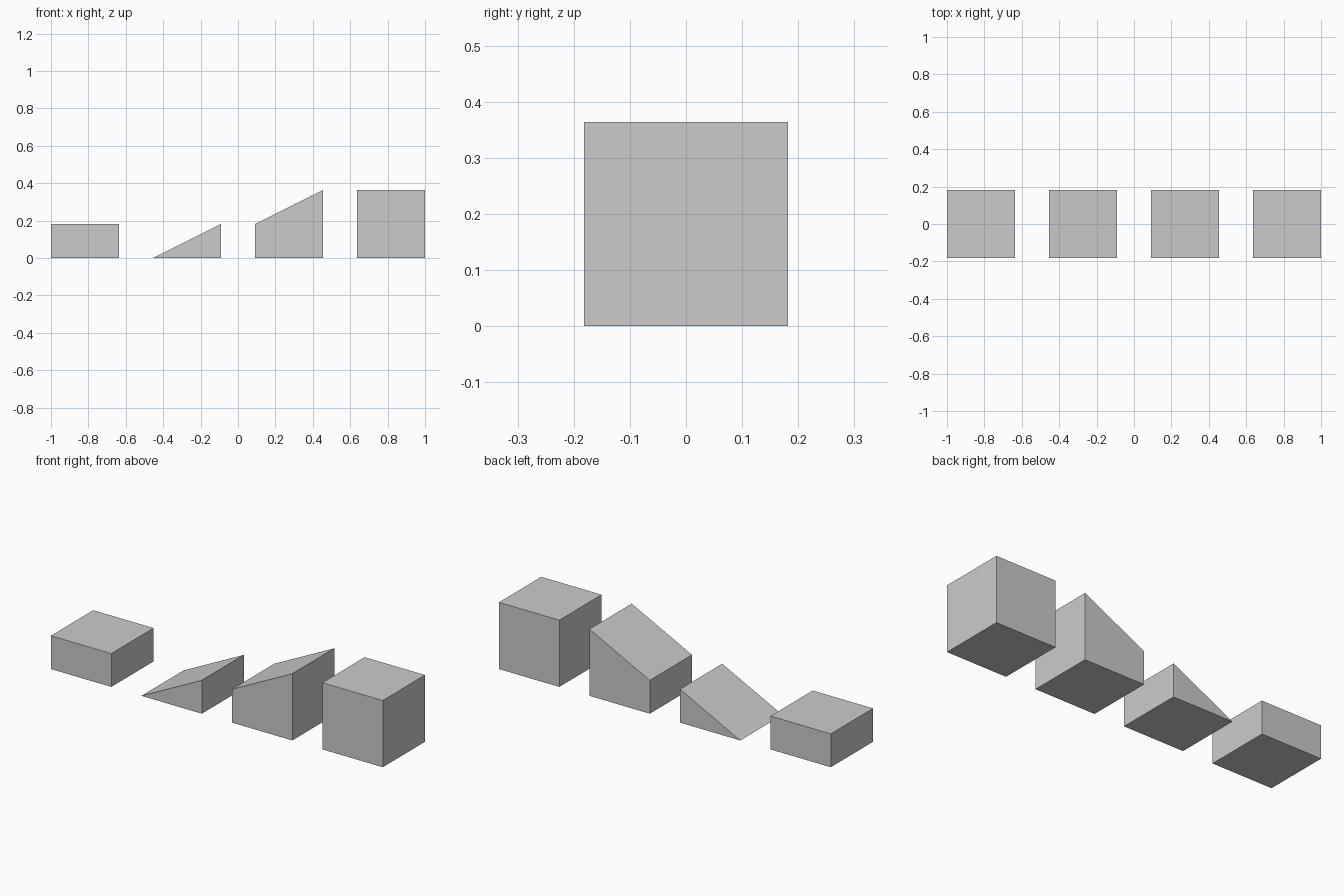
import bpy
import bmesh

if "Cube" in bpy.data.objects:
    bpy.data.objects.remove(bpy.data.objects["Cube"])

UNIT = 2 / 11          # half block; the row is 11 units long
WIDTH = 2 * UNIT       # block footprint


def block(name, x, left_height, right_height):
    """Extrude a side profile along y, starting at x on its left edge."""
    profile = [(x, 0), (x + WIDTH, 0), (x + WIDTH, right_height)]
    if left_height > 0:
        profile.append((x, left_height))
    bm = bmesh.new()
    face = bm.faces.new([bm.verts.new((px, -WIDTH / 2, pz)) for px, pz in profile])
    result = bmesh.ops.extrude_face_region(bm, geom=[face], use_keep_orig=True)
    verts = [v for v in result["geom"] if isinstance(v, bmesh.types.BMVert)]
    bmesh.ops.translate(bm, verts=verts, vec=(0, WIDTH, 0))
    bmesh.ops.recalc_face_normals(bm, faces=bm.faces)
    mesh = bpy.data.meshes.new(name)
    bm.to_mesh(mesh)
    bm.free()
    bpy.context.collection.objects.link(bpy.data.objects.new(name, mesh))


# Row of terrain blocks: slab, low ramp, high ramp, cube
parts = [
    ("half_slab", UNIT, UNIT),
    ("low_ramp", 0, UNIT),
    ("high_ramp", UNIT, WIDTH),
    ("full_cube", WIDTH, WIDTH),
]
for i, (name, left, right) in enumerate(parts):
    block(name, -1 + i * 3 * UNIT, left, right)
